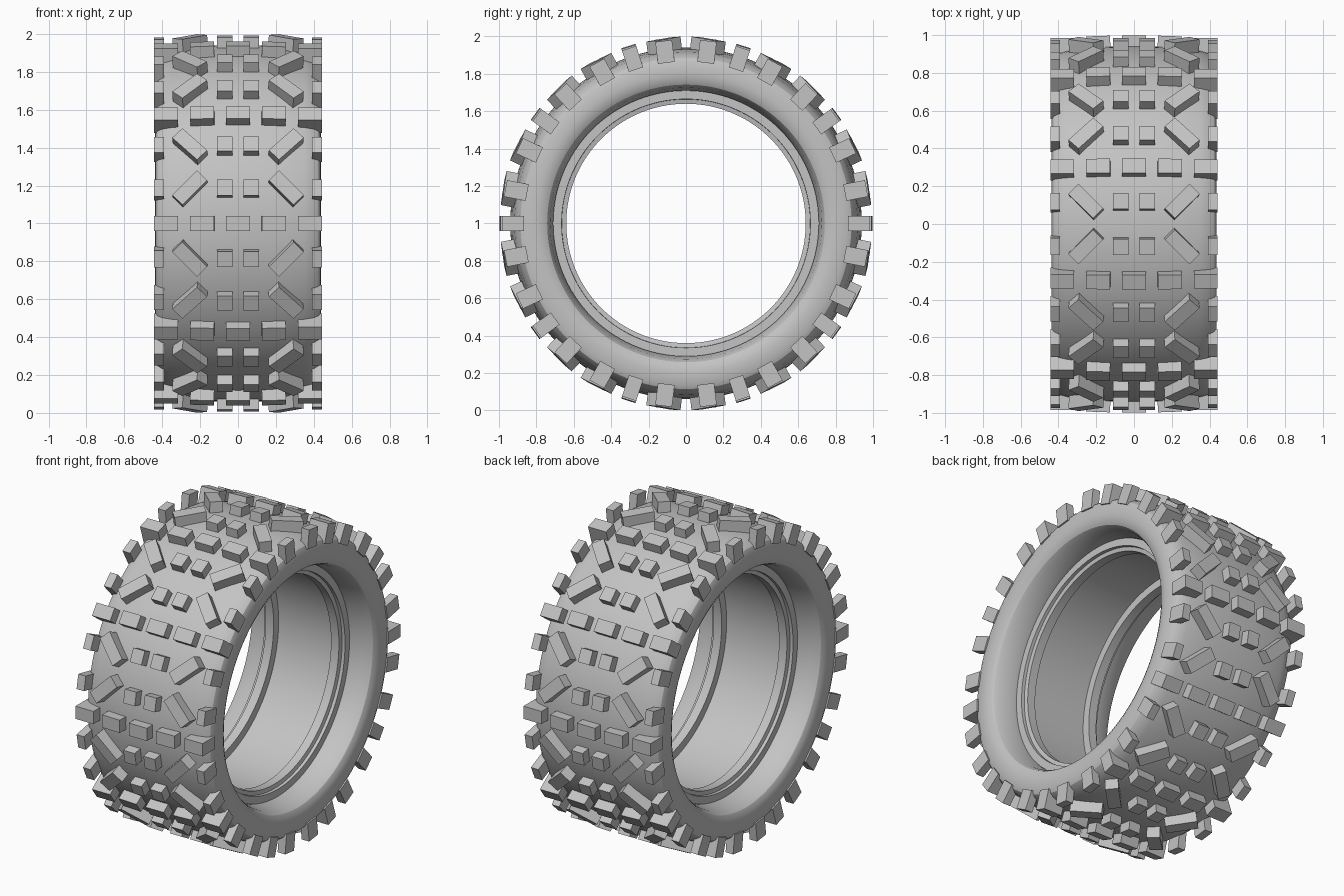
import bpy, bmesh, math
from mathutils import Matrix

cube = bpy.data.objects.get("Cube")
if cube:
    bpy.data.objects.remove(cube, do_unlink=True)

# Single rubber colour
rubber = bpy.data.materials.new("grey_rubber")
rubber.use_nodes = True
GREY = (0.55, 0.55, 0.55, 1)
rubber.diffuse_color = GREY
rubber.node_tree.nodes["Principled BSDF"].inputs["Base Color"].default_value = GREY

REPEATS = 10           # tread pattern repeats around the wheel
STEP = 360 / REPEATS
PAIR = 11              # angle of the side rows from the main row


def finish(name, bm, smooth=False):
    bmesh.ops.recalc_face_normals(bm, faces=bm.faces)
    mesh = bpy.data.meshes.new(name)
    bm.to_mesh(mesh)
    bm.free()
    mesh.materials.append(rubber)
    obj = bpy.data.objects.new(name, mesh)
    bpy.context.collection.objects.link(obj)
    if smooth:
        bpy.ops.object.select_all(action='DESELECT')
        obj.select_set(True)
        bpy.context.view_layer.objects.active = obj
        bpy.ops.object.shade_smooth_by_angle(angle=math.radians(30))
    return obj


# Casing: half cross-section (x, radius) mirrored, then turned around the axle
half = [(0.12, 0.939), (0.25, 0.93), (0.35, 0.917), (0.40, 0.903),
        (0.425, 0.885), (0.436, 0.86), (0.438, 0.80), (0.433, 0.765),
        (0.42, 0.742), (0.39, 0.726), (0.30, 0.71), (0.28, 0.71),
        (0.28, 0.665), (0.26, 0.664), (0.255, 0.64), (0.20, 0.64), (0.20, 0.69)]
profile = [(-x, r) for x, r in reversed(half)] + [(0, 0.94)] + half
SEGMENTS = 120
bm = bmesh.new()
rings = []
for i in range(SEGMENTS):
    a = math.tau * i / SEGMENTS
    rings.append([bm.verts.new((x, r * math.cos(a), 1 + r * math.sin(a))) for x, r in profile])
n = len(profile)
for i in range(SEGMENTS):
    here, there = rings[i], rings[(i + 1) % SEGMENTS]
    for j in range(n):
        k = (j + 1) % n
        bm.faces.new((here[j], here[k], there[k], there[j]))
finish("tyre_casing", bm, smooth=True)


def knobs(name, places, width, length, bottom, top):
    """places: (x, angle, twist, tilt); the group is repeated round the casing."""
    bm = bmesh.new()
    for i in range(REPEATS):
        for x, angle, twist, tilt in places:
            turn = math.radians(90 - angle - i * STEP)
            m = (Matrix.Translation((0, 0, 1)) @ Matrix.Rotation(turn, 4, 'X')
                 @ Matrix.Translation((x, 0, top))
                 @ Matrix.Rotation(math.radians(tilt), 4, 'Y')
                 @ Matrix.Rotation(math.radians(twist), 4, 'Z')
                 @ Matrix.Translation((0, 0, (bottom - top) / 2))
                 @ Matrix.Diagonal((width, length, top - bottom, 1)))
            bmesh.ops.create_cube(bm, size=1, matrix=m)
    finish(name, bm)


sides = (-1, 1)
# Main cross rows
knobs("row_centre_blocks", [(0, 0, 0, 0)], 0.126, 0.08, 0.91, 0.997)
knobs("row_middle_blocks", [(s * 0.19, 0, 0, s * 2) for s in sides], 0.126, 0.08, 0.91, 0.995)
knobs("row_edge_blocks", [(s * 0.38, 0, 0, 0) for s in sides], 0.126, 0.08, 0.865, 0.985)
# Small twin blocks either side of each row
knobs("twin_blocks", [(s * 0.07, t * PAIR, 0, 0) for s in sides for t in sides],
      0.08, 0.084, 0.91, 0.995)
# Slanted bars
knobs("slanted_bars", [(s * 0.255, t * PAIR, -s * t * 45, s * 3) for s in sides for t in sides],
      0.185, 0.076, 0.90, 0.993)
# Shoulder lugs
knobs("shoulder_lugs", [(s * 0.417, t * PAIR, 0, 0) for s in sides for t in sides],
      0.052, 0.09, 0.865, 0.983)
